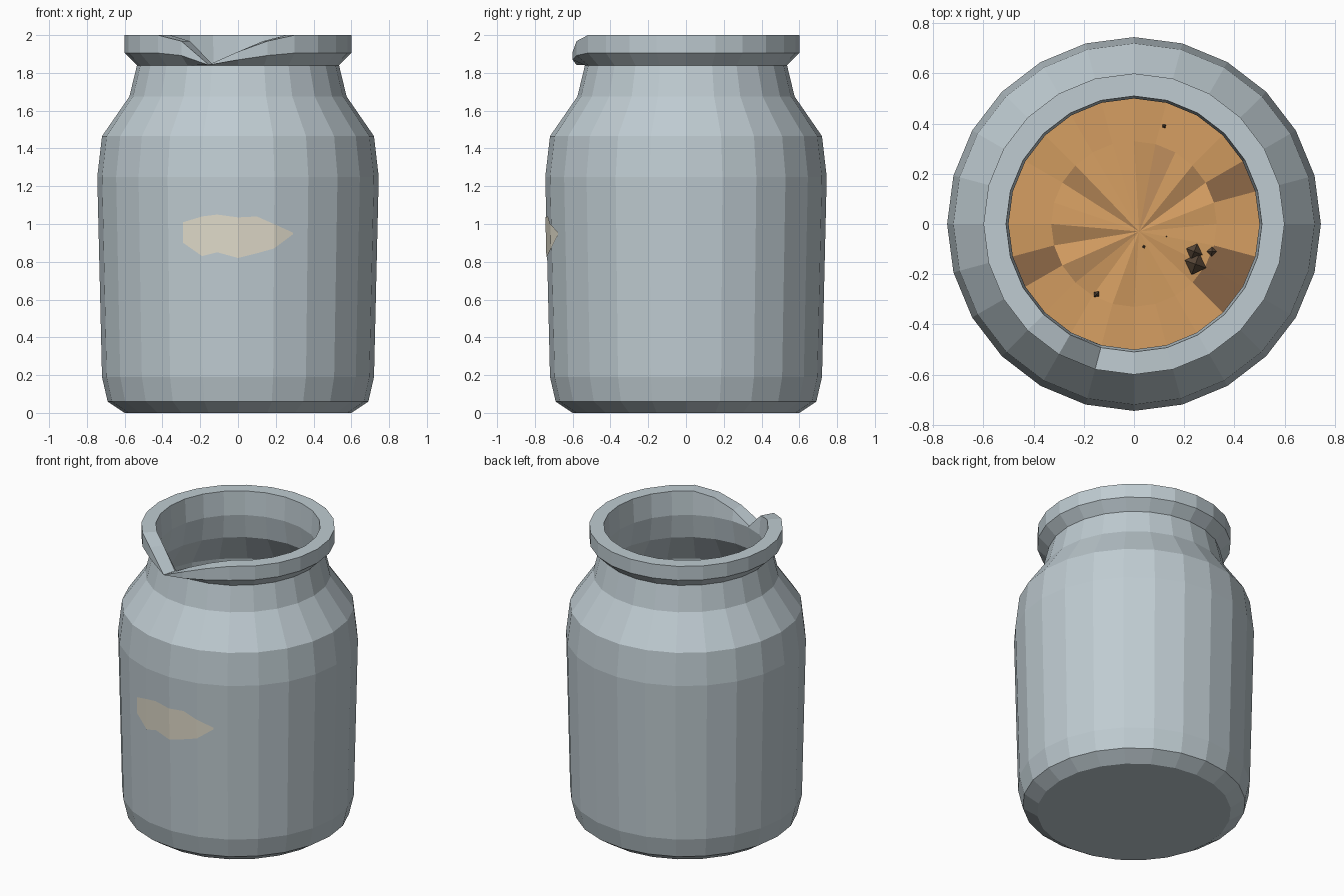
import bpy, bmesh
from math import sin, cos, pi

cube = bpy.data.objects.get("Cube")
if cube:
    bpy.data.objects.remove(cube, do_unlink=True)

SIDES = 24
STEP = 2 * pi / SIDES


def material(name, rgb):
    m = bpy.data.materials.new(name)
    m.use_nodes = True
    m.diffuse_color = (*rgb, 1)
    m.node_tree.nodes["Principled BSDF"].inputs["Base Color"].default_value = (*rgb, 1)
    return m


glaze = material("grey_blue_glaze", (0.52, 0.60, 0.64))
paper = material("old_paper", (0.75, 0.71, 0.59))
amber = material("amber_filling", (0.66, 0.34, 0.12))
tan = material("brown_filling", (0.48, 0.25, 0.10))
soaked = material("dark_filling", (0.25, 0.13, 0.06))
crumb = material("dark_crumb", (0.10, 0.065, 0.04))


def finish(name, bm, *mats):
    mesh = bpy.data.meshes.new(name)
    bm.to_mesh(mesh)
    bm.free()
    for m in mats:
        mesh.materials.append(m)
    ob = bpy.data.objects.new(name, mesh)
    bpy.context.collection.objects.link(ob)
    return ob


def ring(bm, radius, height):
    return [bm.verts.new((radius * cos(k * STEP), radius * sin(k * STEP), height))
            for k in range(SIDES)]


def bridge(bm, a, b):
    return [bm.faces.new((a[k], a[(k + 1) % SIDES], b[(k + 1) % SIDES], b[k]))
            for k in range(SIDES)]


# Jar: outer wall, lip and inner wall in one lathe profile
outer = [(0.6, 0), (0.69, 0.06), (0.72, 0.19), (0.745, 1.25), (0.72, 1.465),
         (0.575, 1.675), (0.535, 1.84), (0.6, 1.905), (0.6, 2)]
inner = [(0.51, 2), (0.50, 1.84), (0.53, 1.675), (0.67, 1.465), (0.70, 1.25),
         (0.68, 0.19), (0.6, 0.1)]
bm = bmesh.new()
rings = [ring(bm, r, z) for r, z in outer + inner]
for a, b in zip(rings, rings[1:]):
    bridge(bm, a, b)
bm.faces.new(reversed(rings[0]))
bm.faces.new(rings[-1])

# Broken notch: the lip sinks towards one front corner
sink = {16: 0.2, 17: 0.98, 18: 0.55, 19: 0.2}
for loop in rings[7:10]:
    for k, amount in sink.items():
        v = loop[k]
        v.co.z += (1.84 - v.co.z) * amount
finish("jar", bm, glaze)

# Torn paper label hugging the front facets: (x, top, bottom)
columns = [(-0.29, 1.01, 0.90), (-0.19, 1.04, 0.83), (-0.11, 1.05, 0.85), (0, 1.035, 0.82),
           (0.1, 1.04, 0.845), (0.19, 1.0, 0.87), (0.29, 0.955, 0.945)]


def front_y(x, z):
    r = (0.72 + 0.025 * (z - 0.19) / 1.06) * 1.006
    x = abs(x)
    k = 0 if x < r * sin(STEP) else 1
    x0, x1 = r * sin(k * STEP), r * sin((k + 1) * STEP)
    y0, y1 = r * cos(k * STEP), r * cos((k + 1) * STEP)
    return -(y0 + (y1 - y0) * (x - x0) / (x1 - x0))


bm = bmesh.new()
strip = [[bm.verts.new((x, front_y(x, z), z)) for z in (top, low)] for x, top, low in columns]
for (a, b), (c, d) in zip(strip, strip[1:]):
    bm.faces.new((a, b, d, c))
finish("paper_label", bm, paper)

# Filling: fan of shallow wedges with stained patches
FILL = 0.35
bm = bmesh.new()
hub = bm.verts.new((0.02, -0.03, FILL + 0.01))
mid = ring(bm, 0.33, FILL)
edge = ring(bm, 0.682, FILL)
for k, v in enumerate(mid):
    v.co.z += 0.012 * sin(k * 2.3)
for k, f in enumerate(bridge(bm, edge, mid)):
    f.material_index = 2 if k in (1, 13, 21, 22) else 0
for k in range(SIDES):
    f = bm.faces.new((hub, mid[k], mid[(k + 1) % SIDES]))
    f.material_index = 1 if k in (2, 4, 9, 12, 14) else 0
finish("filling", bm, amber, tan, soaked)

# Crumbs lying on the filling: (x, y, radius)
crumbs = [(0.24, -0.11, 0.035), (0.245, -0.16, 0.045), (0.31, -0.11, 0.02), (0.04, -0.09, 0.01),
          (0.13, -0.05, 0.006), (-0.15, -0.28, 0.014), (0.12, 0.39, 0.009)]
for x, y, r in crumbs:
    bm = bmesh.new()
    bmesh.ops.create_cone(bm, cap_ends=True, segments=4, radius1=r, radius2=0, depth=r)
    ob = finish("crumb", bm, crumb)
    ob.location = (x, y, FILL + r / 2 + 0.005)
    ob.rotation_euler.z = x * 5
